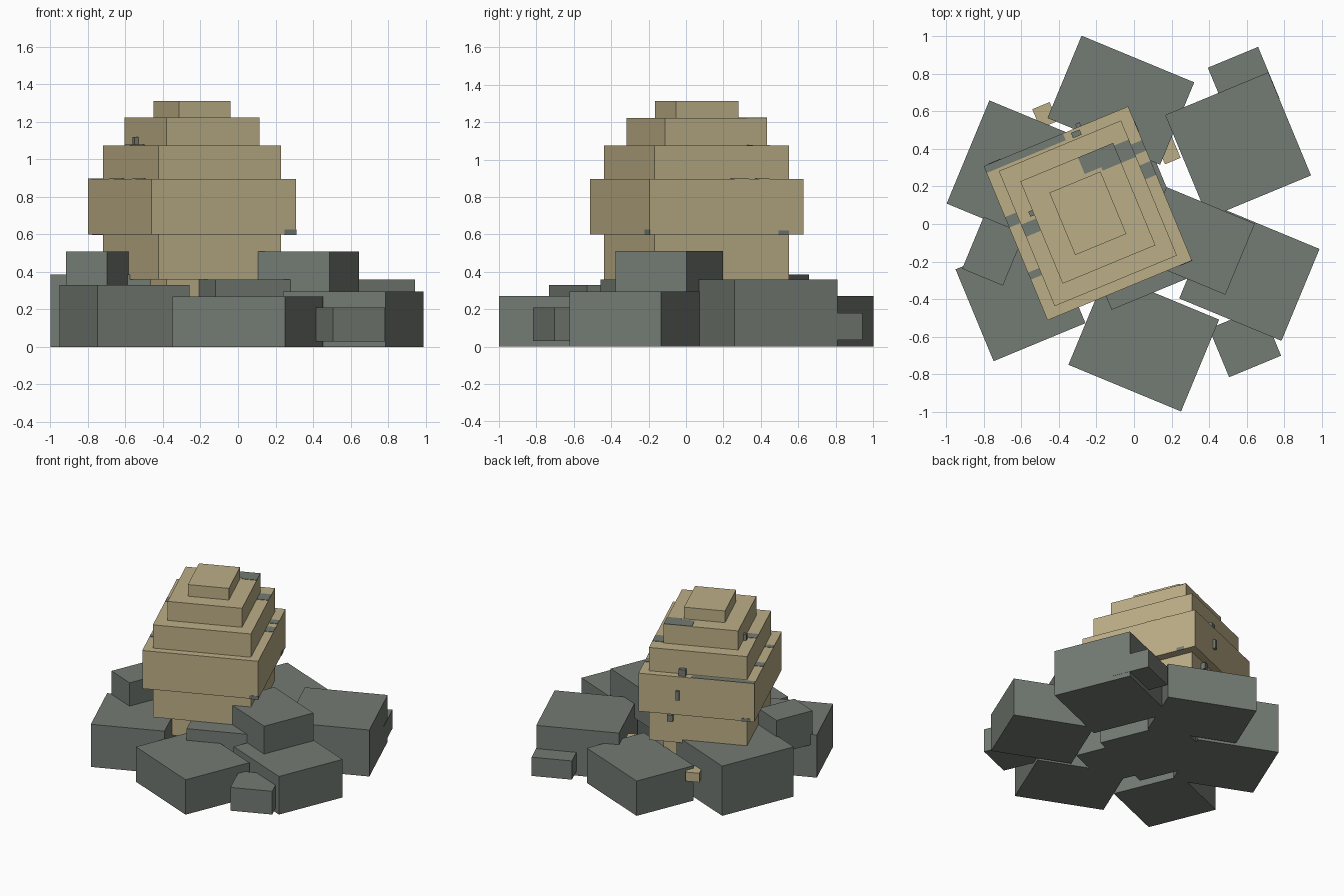
import bpy, math
from mathutils import Matrix, Vector

cube = bpy.data.objects.get("Cube")
if cube:
    bpy.data.objects.remove(cube, do_unlink=True)


def material(name, rgb):
    m = bpy.data.materials.new(name)
    m.use_nodes = True
    m.diffuse_color = (*rgb, 1)
    m.node_tree.nodes["Principled BSDF"].inputs["Base Color"].default_value = (*rgb, 1)
    return m


STONE = material("grey stone", (0.172, 0.196, 0.172))
COMB = material("pale tan", (0.50, 0.42, 0.24))
TILT = math.radians(22.5)


def box(name, centre, size, z0, z1, mat, angle=TILT):
    """Box of plan size (a, b) between two heights, turned about z."""
    bpy.ops.mesh.primitive_cube_add(size=1)
    ob = bpy.context.object
    ob.name = ob.data.name = name
    ob.data.transform(Matrix.Diagonal((size[0], size[1], z1 - z0, 1)))
    ob.location = (centre[0], centre[1], (z0 + z1) / 2)
    ob.rotation_euler.z = angle
    ob.data.materials.append(mat)
    return ob


# Ring of boulders: name, centre, plan size, bottom, top, turn direction
rocks = [
    ("back_rock", (-0.07, 0.66), (0.65, 0.475), 0, 0.27, -1),
    ("back_right_rock", (0.555, 0.42), (0.595, 0.595), 0, 0.36, 1),
    ("right_rock", (0.615, -0.265), (0.59, 0.53), 0, 0.295, -1),
    ("front_rock", (0.052, -0.63), (0.65, 0.53), 0, 0.27, -1),
    ("front_left_rock", (-0.605, -0.385), (0.53, 0.53), 0, 0.33, 1),
    ("left_rock", (-0.61, 0.27), (0.595, 0.595), 0, 0.385, -1),
    ("middle_rock", (0.0, -0.17), (0.44, 0.44), 0, 0.36, 1),
    ("core_rock", (-0.12, 0.12), (0.60, 0.60), 0, 0.20, 1),
    ("raised_right_rock", (0.33, -0.09), (0.51, 0.41), 0.25, 0.51, -1),
    ("raised_left_rock", (-0.75, -0.145), (0.235, 0.30), 0.25, 0.51, -1),
    ("small_back_rock", (0.585, 0.75), (0.29, 0.30), 0.035, 0.18, 1),
    ("small_front_rock", (0.592, -0.63), (0.30, 0.28), 0.03, 0.21, 1),
]
for name, centre, size, z0, z1, turn in rocks:
    box(name, centre, size, z0, z1, STONE, TILT * turn)

# Stepped hive: plan size and height range of each tier
HIVE = Vector((-0.246, 0.057, 0))
tiers = [
    (0.535, 0.590, 0.19, 0.36),
    (0.705, 0.779, 0.36, 0.60),
    (0.833, 0.889, 0.60, 0.895),
    (0.705, 0.779, 0.895, 1.075),
    (0.535, 0.590, 1.075, 1.222),
    (0.295, 0.360, 1.222, 1.312),
]
for i, (a, b, z0, z1) in enumerate(tiers):
    box(f"hive_tier_{i + 1}", HIVE, (a, b), z0, z1, COMB)

# Loose tan chunks between the boulders
box("tan_chunk_left", (-0.475, 0.58), (0.10, 0.11), 0.18, 0.25, COMB)
box("tan_chunk_right", (0.18, 0.40), (0.09, 0.14), 0.18, 0.25, COMB)


def on_hive(name, u0, u1, v0, v1, z0, z1):
    """Grey piece placed in the hive's own turned coordinates."""
    mid = HIVE + Matrix.Rotation(TILT, 3, "Z") @ Vector(((u0 + u1) / 2, (v0 + v1) / 2, 0))
    return box(name, mid, (u1 - u0, v1 - v0), z0, z1, STONE)


# Grey patches lying on the ledges
ledges = [
    (0.065, 0.268, 0.20, 0.295, 1.222),
    (0.16, 0.268, 0.18, 0.20, 1.222),
    (0.268, 0.352, 0.18, 0.28, 1.075),
    (0.353, 0.416, 0.05, 0.13, 0.895),
    (0.353, 0.416, 0.19, 0.25, 0.895),
    (-0.352, -0.268, 0.01, 0.08, 1.075),
    (-0.416, -0.353, 0.09, 0.15, 0.895),
    (-0.416, -0.353, -0.21, -0.17, 0.895),
    (-0.416, 0.04, 0.405, 0.444, 0.895),
]
for i, (u0, u1, v0, v1, z) in enumerate(ledges):
    on_hive(f"ledge_patch_{i + 1}", u0, u1, v0, v1, z - 0.002, z + 0.003)

# Grey patches along the lower edge of the widest tier
on_hive("front_edge_patch", 0.35, 0.418, -0.447, -0.440, 0.598, 0.625)
on_hive("right_edge_patch", 0.412, 0.419, 0.30, 0.36, 0.598, 0.622)
on_hive("back_edge_patch", -0.39, -0.32, 0.440, 0.447, 0.598, 0.622)

# Small grey bits clinging to the back
on_hive("back_bit_top", 0.08, 0.13, 0.40, 0.43, 0.895, 0.945)
on_hive("back_bit_middle", 0.12, 0.145, 0.435, 0.465, 0.72, 0.79)
on_hive("back_bit_low", 0.175, 0.215, 0.385, 0.42, 0.53, 0.58)
on_hive("left_bit", -0.29, -0.26, 0.10, 0.13, 1.075, 1.12)
